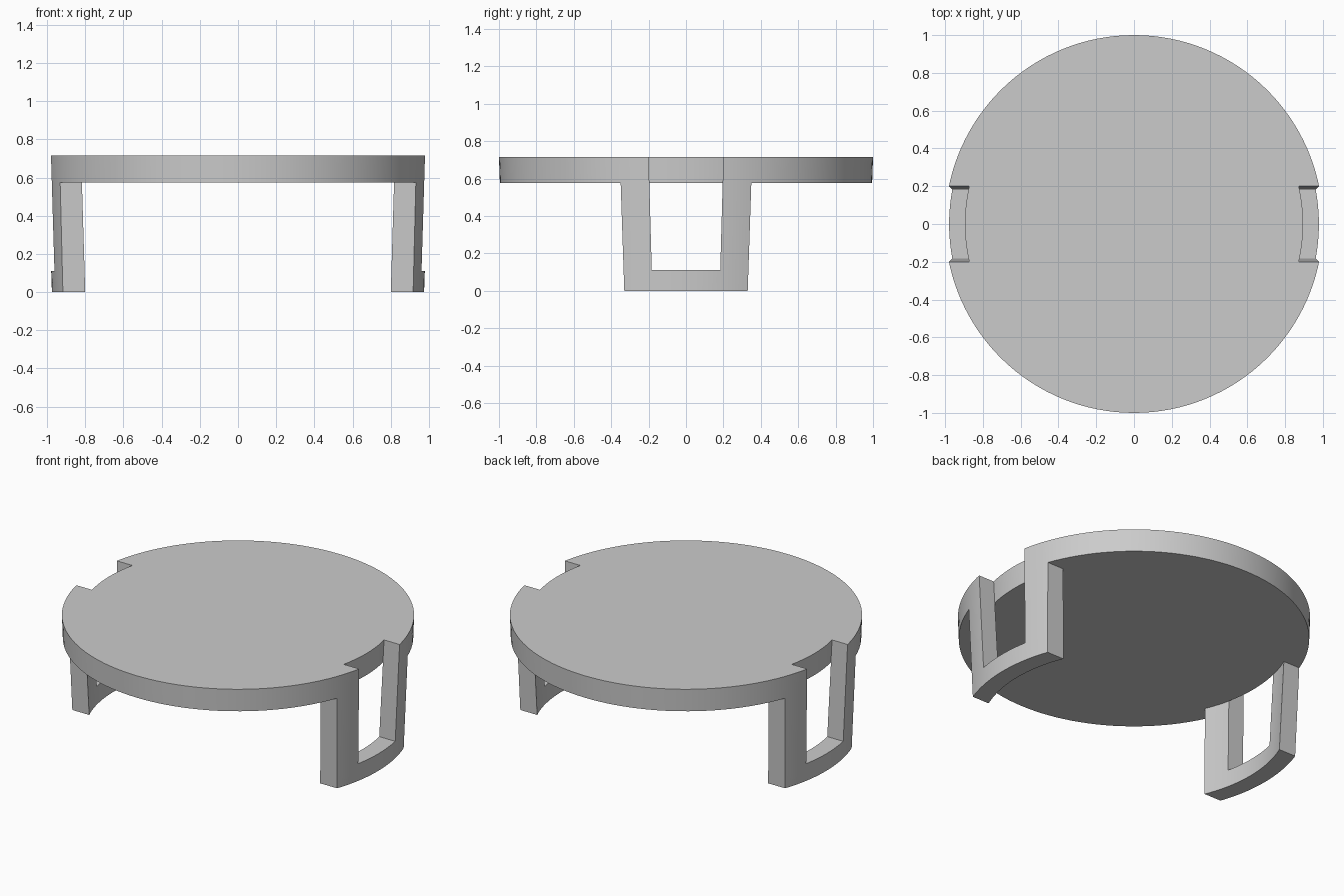
import bpy, bmesh, math

if "Cube" in bpy.data.objects:
    bpy.data.objects.remove(bpy.data.objects["Cube"], do_unlink=True)

LEVELS = [0.0, 0.11, 0.575, 0.715]   # foot, bar top, disc underside, disc top
POST, GAP, SIDE = 5, 10, 50          # segments per post, opening, open rim

grey = bpy.data.materials.new("light grey")
grey.use_nodes = True
grey.diffuse_color = (0.6, 0.6, 0.6, 1)
grey.node_tree.nodes["Principled BSDF"].inputs["Base Color"].default_value = (0.6, 0.6, 0.6, 1)


def draft(bottom, top, z):
    return bottom + (top - bottom) * z / LEVELS[-1]


def ring(r, z):
    """Points around one radius; leg edges keep a constant y at each height."""
    outer, inner = draft(0.33, 0.354, z), draft(0.18, 0.2, z)
    corners = [math.asin(y / r) for y in (-outer, -inner, inner, outer)]
    corners.append(math.pi + corners[0])
    angles = []
    for a, b, n in zip(corners, corners[1:], (POST, GAP, POST, SIDE)):
        angles += [a + (b - a) * i / n for i in range(n)]
    angles += [a + math.pi for a in angles]
    return [(r * math.cos(a), r * math.sin(a), z) for a in angles]


def solid(row, col):
    """Which wall cells are filled: U-shaped legs below a notched disc."""
    if not 0 <= row <= 2:
        return False
    k = col % (2 * POST + GAP + SIDE)
    gap = POST <= k < POST + GAP
    leg = k < 2 * POST + GAP
    return (leg, leg and not gap, not gap)[row]


# Wall vertices: outside and inside ring on every level
bm = bmesh.new()
outs = [[bm.verts.new(p) for p in ring(draft(0.975, 1.0, z), z)] for z in LEVELS]
ins = [[bm.verts.new(p) for p in ring(draft(0.866, 0.895, z), z)] for z in LEVELS]
count = len(outs[0])

# Rim, posts and foot bars: skin only the exposed sides of filled cells
for row in range(3):
    for c in range(count):
        d = (c + 1) % count
        lo, hi = row, row + 1
        if not solid(row, c):
            if row == 2:   # back wall of the notch
                bm.faces.new((ins[lo][c], ins[lo][d], ins[hi][d], ins[hi][c]))
            continue
        bm.faces.new((outs[lo][c], outs[lo][d], outs[hi][d], outs[hi][c]))
        if row < 2:
            bm.faces.new((ins[lo][d], ins[lo][c], ins[hi][c], ins[hi][d]))
        if not solid(row - 1, c):
            bm.faces.new((ins[lo][c], ins[lo][d], outs[lo][d], outs[lo][c]))
        if not solid(row + 1, c):
            bm.faces.new((outs[hi][c], outs[hi][d], ins[hi][d], ins[hi][c]))
        if not solid(row, c - 1):
            bm.faces.new((ins[lo][c], outs[lo][c], outs[hi][c], ins[hi][c]))
        if not solid(row, c + 1):
            bm.faces.new((outs[lo][d], ins[lo][d], ins[hi][d], outs[hi][d]))

# Middle of the disc, top and underside
bm.faces.new(ins[3])
bm.faces.new(ins[2][::-1])
bmesh.ops.delete(bm, geom=[v for v in bm.verts if not v.link_faces], context='VERTS')

mesh = bpy.data.meshes.new("disc_with_legs")
bm.to_mesh(mesh)
bm.free()
mesh.materials.append(grey)
body = bpy.data.objects.new("disc_with_legs", mesh)
bpy.context.collection.objects.link(body)

# Smooth round walls, crisp edges
bpy.ops.object.select_all(action='DESELECT')
body.select_set(True)
bpy.context.view_layer.objects.active = body
bpy.ops.object.shade_smooth_by_angle(angle=math.radians(30))
